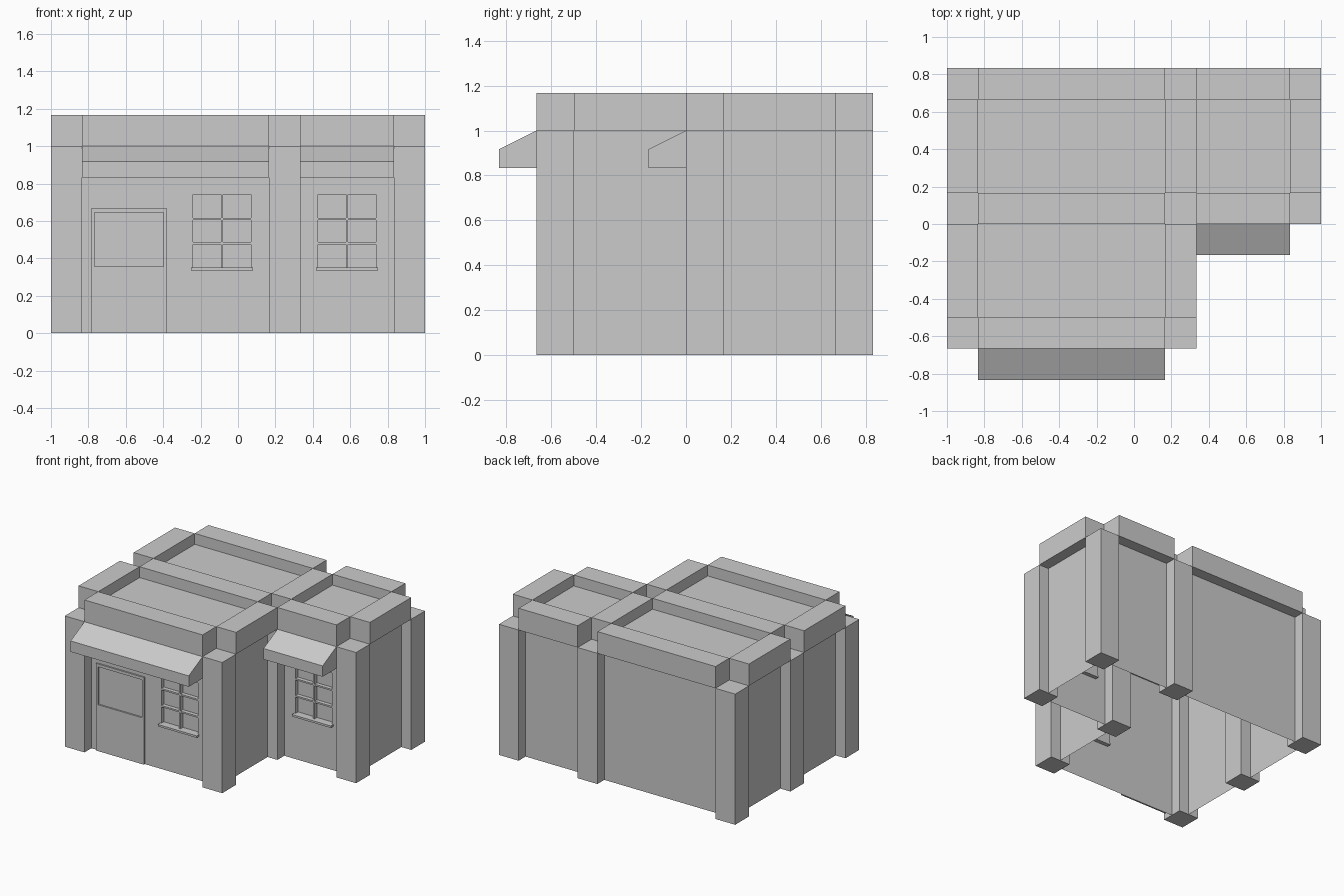
import bpy

if "Cube" in bpy.data.objects:
    bpy.data.objects.remove(bpy.data.objects["Cube"])

U = 1 / 6          # grid module: post and beam width
H = U / 2


def mesh(name, verts, faces):
    me = bpy.data.meshes.new(name)
    me.from_pydata(verts, [], faces)
    ob = bpy.data.objects.new(name, me)
    bpy.context.collection.objects.link(ob)
    return ob


def box(name, x0, x1, y0, y1, z0, z1):
    v = [(x, y, z) for z in (z0, z1) for x, y in ((x0, y0), (x1, y0), (x1, y1), (x0, y1))]
    f = [(3, 2, 1, 0), (4, 5, 6, 7)] + [(i, (i + 1) % 4, (i + 1) % 4 + 4, i + 4) for i in range(4)]
    return mesh(name, v, f)


def wall(name, a, b, top=1.0, base=0.0):
    """Single upright sheet from a to b, outward side to the right of a->b."""
    return mesh(name, [(*a, base), (*b, base), (*b, top), (*a, top)], [(0, 1, 2, 3)])


def window_wall(name, x0, x1, y, cx):
    """Front wall sheet with a recessed six-pane window and a sill."""
    w, zb, zt, d, t = 0.155, 0.35, 0.74, 0.03, 0.006
    l, r = cx - w, cx + w

    def rect(a, b, c, e, yy=y):
        return [(a, yy, c), (b, yy, c), (b, yy, e), (a, yy, e)]
    v = rect(x0, x1, 0, 1) + rect(l, r, zb, zt) + rect(l, r, zb, zt, y + d)
    f = [(8, 9, 10, 11)]
    for i in range(4):
        j = (i + 1) % 4
        f += [(i, j, j + 4, i + 4), (i + 4, j + 4, j + 8, i + 8)]
    mesh(name, v, f)
    box(name + "_mullion", cx - t, cx + t, y, y + d, zb, zt)
    for k in (1, 2):
        z = zb + (zt - zb) * k / 3
        box(f"{name}_bar_{k}", l, r, y, y + d, z - t, z + t)
    box(name + "_sill", l - 0.01, r + 0.01, y - 0.03, y + d, zb - 0.015, zb)


def awning(name, x0, x1, y):
    prof = [(y + H, 1), (y, 1), (y - U, 1 - H), (y - U, 1 - U), (y + H, 1 - U)]
    n = len(prof)
    v = [(x, *p) for x in (x0, x1) for p in prof]
    f = [tuple(reversed(range(n))), tuple(range(n, 2 * n))]
    f += [(i, (i + 1) % n, (i + 1) % n + n, i + n) for i in range(n)]
    ob = mesh(name, v, f)
    for p in ob.data.polygons:
        p.flip()


# post lines: lower corner of every post column and row
X = [-1, U, 5 * U]
Y = [-4 * U, 0, 4 * U]
cells = [(i, j) for i in range(3) for j in range(3) if (i, j) != (2, 0)]

# posts, and parapet beams spanning between neighbouring posts
for i, j in cells:
    x, y = X[i], Y[j]
    box(f"post_{i}{j}", x, x + U, y, y + U, 0, 1)
    if (i + 1, j) in cells:
        box(f"beam_x_{i}{j}", x + U, X[i + 1], y, y + U, 1, 1 + U)
    if (i, j + 1) in cells:
        box(f"beam_y_{i}{j}", x, x + U, y + U, Y[j + 1], 1, 1 + U)

# sunken roof panels
for i, j in ((0, 0), (0, 1), (1, 1)):
    x0, x1, y0, y1, z = X[i] + U, X[i + 1], Y[j] + U, Y[j + 1], 1 + H
    mesh(f"roof_panel_{i}{j}", [(x0, y0, z), (x1, y0, z), (x1, y1, z), (x0, y1, z)], [(0, 1, 2, 3)])

# plain side and back walls on the post centre lines
for j in (0, 1):
    y0, y1 = Y[j] + U, Y[j + 1]
    wall(f"left_wall_{j}", (X[0] + H, y1), (X[0] + H, y0))
    xr = X[j + 1] + H
    wall(f"right_wall_{j}", (xr, y0), (xr, y1))
    yb = Y[2] + H
    wall(f"back_wall_{j}", (X[j + 1], yb), (X[j] + U, yb))

# front walls with windows and awnings
window_wall("front_wall", X[0] + U, X[1], Y[0] + H, -0.085)
window_wall("side_front_wall", X[1] + U, X[2], Y[1] + H, 3.5 * U)
awning("large_awning", X[0] + U, X[1], Y[0])
awning("small_awning", X[1] + U, X[2], Y[1])

# door: thin raised leaf around a sunken upper panel
yd = Y[0] + H
for part, x0, x1, z0, z1 in (("lower", -0.785, -0.38, 0, 0.355),
                             ("top_rail", -0.785, -0.38, 0.645, 0.667),
                             ("left_stile", -0.785, -0.768, 0.355, 0.645),
                             ("right_stile", -0.397, -0.38, 0.355, 0.645)):
    box("door_" + part, x0, x1, yd - 0.012, yd, z0, z1)
